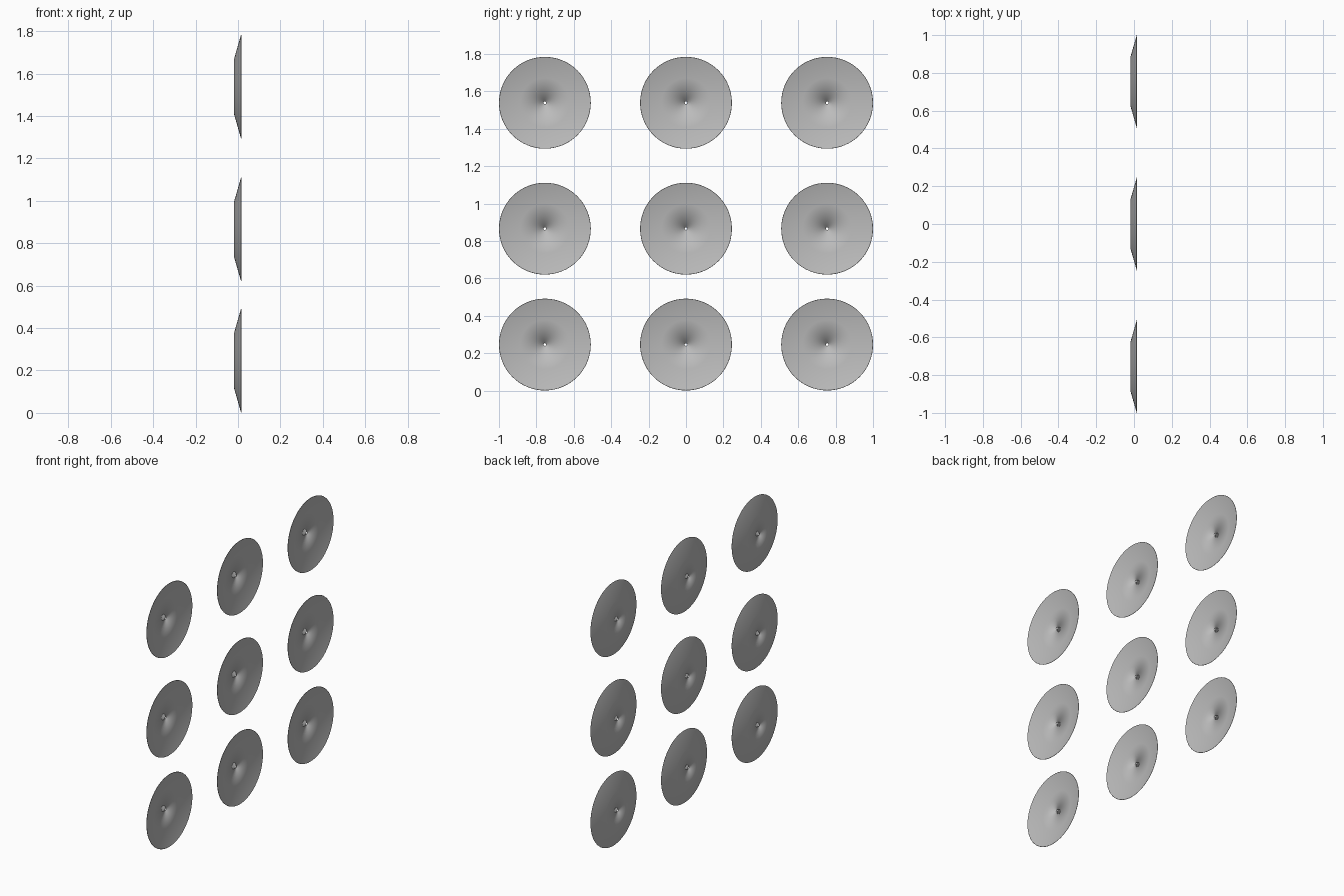
import bpy
import bmesh
from math import tau
from mathutils import Matrix, Vector

default = bpy.data.objects.get("Cube")
if default:
    bpy.data.objects.remove(default, do_unlink=True)

# Single grey metal colour
GREY = (0.5, 0.5, 0.5, 1.0)
metal = bpy.data.materials.new("grey_metal")
metal.use_nodes = True
metal.diffuse_color = GREY
bsdf = next(n for n in metal.node_tree.nodes if n.type == "BSDF_PRINCIPLED")
bsdf.inputs["Base Color"].default_value = GREY

SEGMENTS = 64
RIM, FLAT, HOLE = 0.2455, 0.1325, 0.007

# Closed cross-section (x, radius): flat back, flared rim, thin wall, centre hole
profile = [(-0.018, HOLE), (-0.018, FLAT), (0.0145, RIM),
           (0.0155, RIM - 0.001), (-0.014, FLAT - 0.001), (-0.014, HOLE)]


def dish_mesh():
    """Revolve the cross-section around the x axis."""
    bm = bmesh.new()
    rings = []
    for i in range(SEGMENTS):
        turn = Matrix.Rotation(tau * i / SEGMENTS, 3, "X")
        rings.append([bm.verts.new(turn @ Vector((x, 0, r))) for x, r in profile])
    n = len(profile)
    for i, ring in enumerate(rings):
        after = rings[(i + 1) % SEGMENTS]
        for j in range(n):
            k = (j + 1) % n
            bm.faces.new((ring[j], ring[k], after[k], after[j]))
    bmesh.ops.recalc_face_normals(bm, faces=bm.faces)
    for face in bm.faces:
        face.smooth = True
    # Only the thin outer rim stays crisp
    for edge in bm.edges:
        if all(v.co.yz.length > RIM - 0.01 for v in edge.verts):
            edge.smooth = False
    mesh = bpy.data.meshes.new("dish")
    bm.to_mesh(mesh)
    bm.free()
    mesh.materials.append(metal)
    return mesh


# Three by three grid of dishes, sharing one mesh
dish = dish_mesh()
rows = {"lower": 0.2465, "middle": 0.866, "upper": 1.539}
columns = {"front": -0.7545, "centre": 0.0, "back": 0.7545}
for row, z in rows.items():
    for column, y in columns.items():
        obj = bpy.data.objects.new(f"{row}_{column}_dish", dish)
        obj.location = (0, y, z)
        bpy.context.collection.objects.link(obj)
